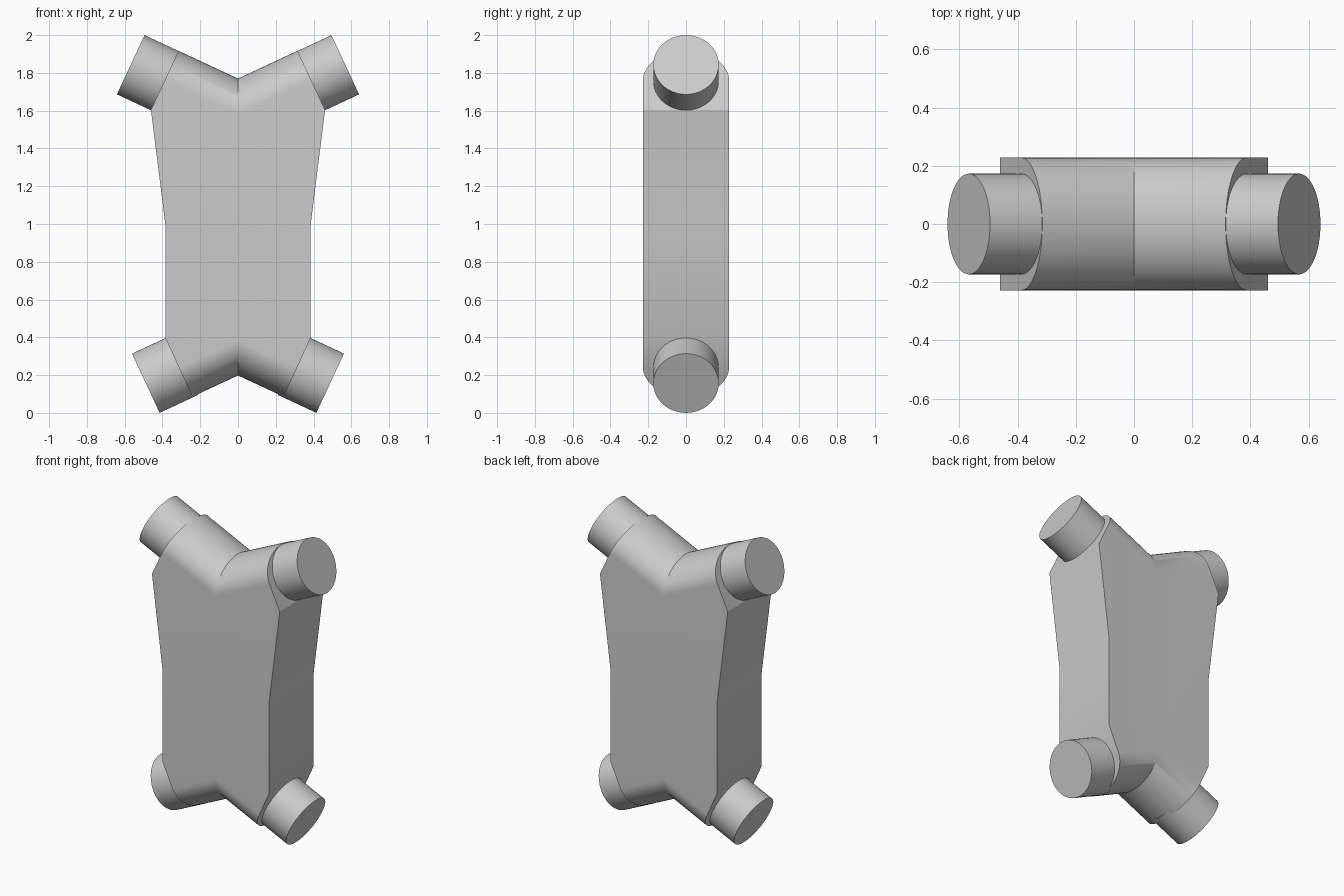
import bpy, bmesh, math
from mathutils import Vector

if "Cube" in bpy.data.objects:
    bpy.data.objects.remove(bpy.data.objects["Cube"])

ANG = math.radians(25)
S, C = math.sin(ANG), math.cos(ANG)
HALF_Y = 0.228      # half thickness of the body
ROUND = 0.173       # depth of the rounded top and bottom
R = 0.173           # radius of the stubs
N = 32              # segments over a rounded edge

grey = bpy.data.materials.new("plain grey")
grey.diffuse_color = (0.6, 0.6, 0.6, 1)
grey.use_nodes = True
grey.node_tree.nodes["Principled BSDF"].inputs["Base Color"].default_value = grey.diffuse_color


def finish(bm, name):
    bmesh.ops.remove_doubles(bm, verts=bm.verts, dist=1e-5)
    bmesh.ops.recalc_face_normals(bm, faces=bm.faces)
    mesh = bpy.data.meshes.new(name)
    bm.to_mesh(mesh)
    bm.free()
    mesh.materials.append(grey)
    ob = bpy.data.objects.new(name, mesh)
    bpy.context.collection.objects.link(ob)
    bpy.ops.object.select_all(action='DESELECT')
    ob.select_set(True)
    bpy.context.view_layer.objects.active = ob
    bpy.ops.object.shade_smooth_by_angle(angle=math.radians(30))


# Body: flat front and back, elliptical V-shaped top and bottom
bm = bmesh.new()
for sx in (1, -1):
    def v(x, y, z):
        return bm.verts.new((sx * x, y, z))

    def rounded_edge(z_mid, x_end, z_end, up):
        mid, end = [], []
        for i in range(N + 1):
            t = math.pi * i / N
            y, d = -HALF_Y * math.cos(t), ROUND * (1 - math.sin(t))
            mid.append(v(0, y, z_mid - up * d / C))
            end.append(v(x_end + d * S, y, z_end - up * d * C))
        for i in range(N):
            bm.faces.new((mid[i], mid[i + 1], end[i + 1], end[i]))
        return mid, end

    top_mid, top_end = rounded_edge(1.77, 0.315, 1.917, 1)
    low_mid, low_end = rounded_edge(0.198, 0.241, 0.086, -1)
    front, back = [[v(x, y, z) for x, z in ((0.461, 1.604), (0.385, 1.0), (0.385, 0.40))]
                   for y in (-HALF_Y, HALF_Y)]
    # end faces that carry the stubs
    bm.faces.new(top_end + [back[0], front[0]])
    bm.faces.new(low_end + [back[2], front[2]])
    # side faces
    for i in range(2):
        bm.faces.new((front[i], front[i + 1], back[i + 1], back[i]))
    # front and back
    for k, side in ((0, front), (-1, back)):
        bm.faces.new([top_mid[k], top_end[k]] + side + [low_end[k], low_mid[k]])
finish(bm, "body")

# Four angled stubs
for name, x, z, up, length in (("upper_stub", 0.568, 1.843, 1, 0.23),
                               ("lower_stub", 0.488, 0.157, -1, 0.225)):
    for side, sx in (("right", 1), ("left", -1)):
        axis = Vector((sx * C, 0, up * S))
        bm = bmesh.new()
        bmesh.ops.create_cone(bm, cap_ends=True, segments=64, radius1=R, radius2=R, depth=length)
        bm.transform(axis.to_track_quat('Z', 'Y').to_matrix().to_4x4())
        bmesh.ops.translate(bm, verts=bm.verts, vec=Vector((sx * x, 0, z)) - axis * length / 2)
        finish(bm, side + "_" + name)
